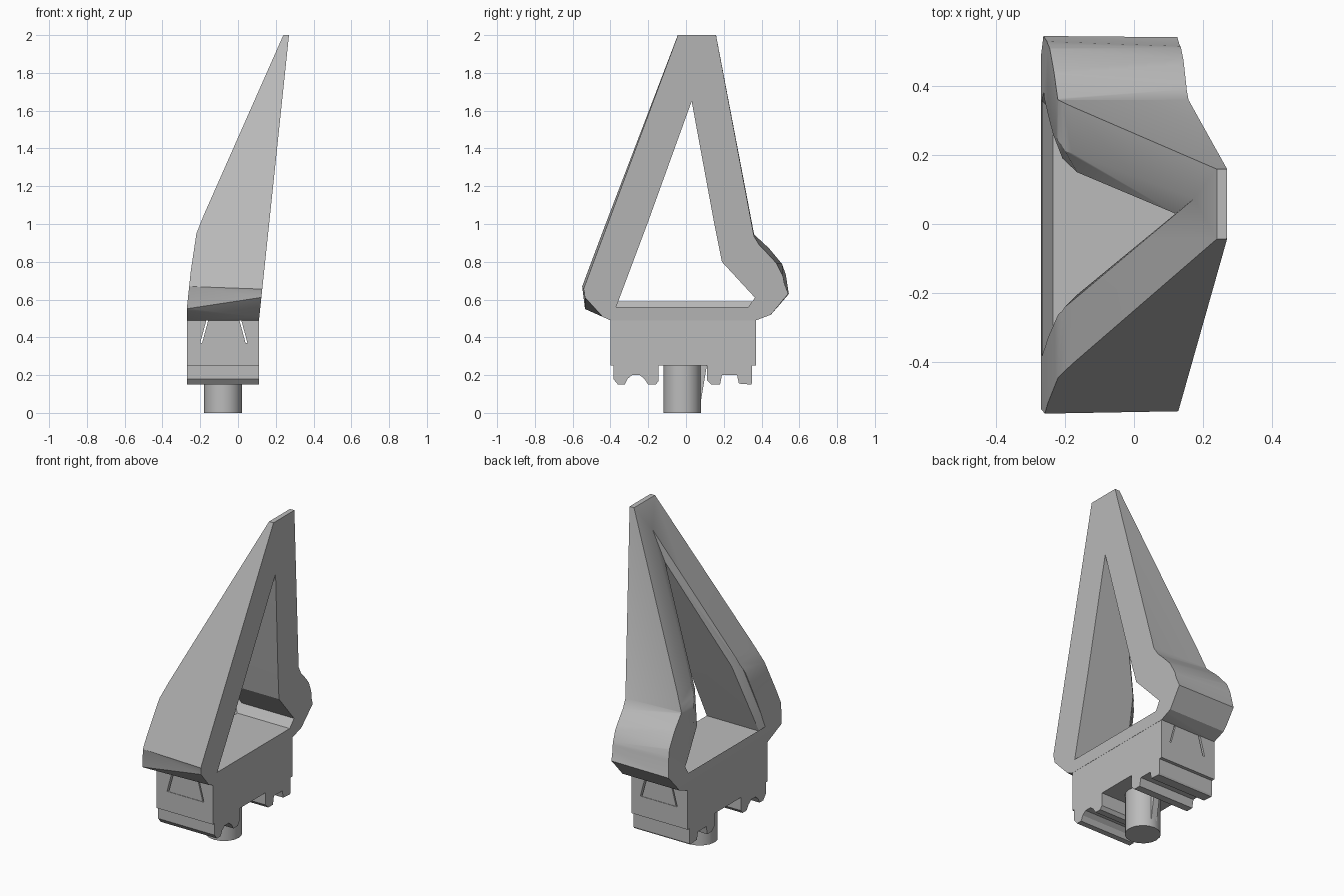
import bpy, bmesh, math

cube = bpy.data.objects.get("Cube")
if cube:
    bpy.data.objects.remove(cube, do_unlink=True)

grey = bpy.data.materials.new("plain grey")
grey.use_nodes = True
grey.diffuse_color = (0.5, 0.5, 0.5, 1)
grey.node_tree.nodes["Principled BSDF"].inputs["Base Color"].default_value = (0.5, 0.5, 0.5, 1)


def loft(name, rings):
    """Closed solid through matching rings of points."""
    bm = bmesh.new()
    loops = [[bm.verts.new(p) for p in ring] for ring in rings]
    n = len(loops[0])
    for a, b in zip(loops, loops[1:]):
        for i in range(n):
            j = (i + 1) % n
            bm.faces.new((a[i], a[j], b[j], b[i]))
    bm.faces.new(loops[0])
    bm.faces.new(loops[-1])
    bmesh.ops.triangulate(bm, faces=[f for f in bm.faces if len(f.verts) == 4])
    bmesh.ops.recalc_face_normals(bm, faces=bm.faces)
    mesh = bpy.data.meshes.new(name)
    bm.to_mesh(mesh)
    bm.free()
    mesh.materials.append(grey)
    ob = bpy.data.objects.new(name, mesh)
    bpy.context.collection.objects.link(ob)
    return ob


def along_x(name, profile, x0, x1):
    return loft(name, [[(x, y, z) for y, z in profile] for x in (x0, x1)])


def along_y(name, profile, y0, y1):
    return loft(name, [[(x, y, z) for x, z in profile] for y in (y0, y1)])


def activate(ob):
    bpy.ops.object.select_all(action='DESELECT')
    ob.select_set(True)
    bpy.context.view_layer.objects.active = ob


def boolean(ob, cutter, operation):
    mod = ob.modifiers.new("cut", 'BOOLEAN')
    mod.operation, mod.object, mod.solver = operation, cutter, 'EXACT'
    activate(ob)
    bpy.ops.object.modifier_apply(modifier=mod.name)
    bpy.data.objects.remove(cutter, do_unlink=True)


def smooth(ob, degrees=30):
    activate(ob)
    bpy.ops.object.shade_smooth_by_angle(angle=math.radians(degrees))


# Side outline of the leaning blade, bottom to top
spine = [(-.27, .49), (-.27, .56), (-.25, .75), (-.22, .95), (-.18, 1.05), (.24, 2)]


def spine_x(z):
    for (xa, za), (xb, zb) in zip(spine, spine[1:]):
        if z <= zb:
            return xa + (xb - xa) * (z - za) / (zb - za)
    return spine[-1][0]


# Frame: drafted triangular outline trimmed by the leaning blade outline
outer_back = [(-.40, .49), (-.535, .55), (-.55, .67), (-.05, 2.02), (.16, 2.02), (.36, .95),
              (.44, .875), (.51, .79), (.53, .73), (.545, .63), (.45, .52), (.37, .49)]
outer_front = [(-.40, .49), (-.535, .635), (-.54, .65), (-.035, 2.02), (.155, 2.02), (.36, .93),
               (.40, .865), (.47, .79), (.51, .71), (.54, .63), (.45, .52), (.37, .49)]
frame = loft("triangular_frame", [[(-.28, y, z) for y, z in outer_back],
                                  [(.28, y, z) for y, z in outer_front]])
blade = along_y("blade_trim", [(.11, .48)] + [(-.27, .48)] + spine[1:] + [(.27, 2)], -1, 1)
boolean(frame, blade, 'INTERSECT')

# Window through the frame, flared along the leaning side
window = [(-.37, .56), (-.205, 1), (.03, 1.65), (.15, 1), (.19, .8), (.365, .61), (.33, .56)]
flare = [(-.385, .595), (-.245, 1), (.08, 1.88), (.22, 1), (.27, .86), (.385, .64), (.36, .595)]
opening = loft("window_cutter", [
    [(-.6, y, z) for y, z in flare],
    [(spine_x(z) - .005, y, z) for y, z in flare],
    [(spine_x(z) + .035, y, z) for y, z in window],
    [(.6, y, z) for y, z in window]])
boolean(frame, opening, 'DIFFERENCE')
smooth(frame, 25)


def dovetail(inset):
    return [(-.165 + inset, .5), (-.2 + inset, .37), (.05 - inset, .37), (.015 - inset, .5)]


# Base block with a dovetail slot and the tongue that fills it
base = along_x("base_block", [(-.4, .25), (.37, .25), (.37, .49), (-.4, .49)], -.27, .11)
boolean(base, along_y("slot_cutter", dovetail(0), -.6, .6), 'DIFFERENCE')
along_y("dovetail_tongue", dovetail(.01), -.397, .367)

# Grooved rails under the base
front_rail = [(-.385, .25), (-.385, .18), (-.36, .15), (-.325, .15), (-.31, .18), (-.285, .2),
              (-.245, .2), (-.22, .18), (-.2, .15), (-.16, .15), (-.145, .17), (-.145, .25)]
back_rail = [(.11, .25), (.11, .175), (.135, .15), (.18, .15), (.19, .2), (.27, .2),
             (.28, .155), (.345, .15), (.35, .16), (.35, .25)]
for name, profile in (("front_rail", front_rail), ("back_rail", back_rail)):
    along_x(name, profile, -.27, .11)

# Round mounting post with a small gusset
circle = [(.1 * math.cos(math.tau * i / 16), .1 * math.sin(math.tau * i / 16)) for i in range(16)]
post = loft("mounting_post", [[(x - .08, y - .02, z) for x, y in circle] for z in (0, .26)])
smooth(post)
along_x("post_gusset", [(.05, .25), (.075, .04), (.11, .25)], -.1, -.06)
